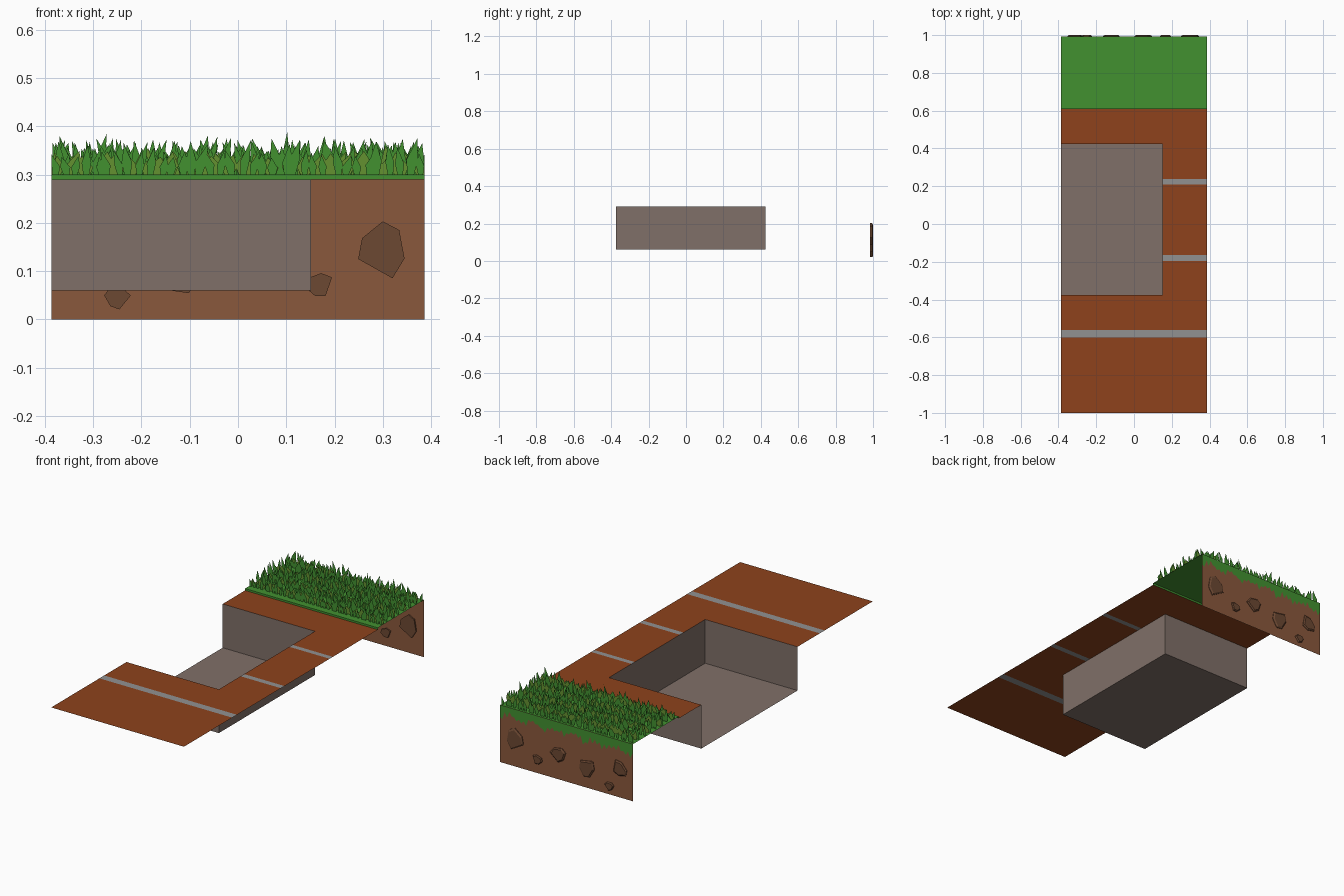
import bpy, math, random

if "Cube" in bpy.data.objects:
    bpy.data.objects.remove(bpy.data.objects["Cube"])

random.seed(7)
W = 0.386            # half width
ROAD, TOP = 0.29, 0.30
WALL_Y = 0.992


def material(name, r, g, b):
    m = bpy.data.materials.new(name)
    m.diffuse_color = [((c / 255 + 0.055) / 1.055) ** 2.4 for c in (r, g, b)] + [1]
    m.use_nodes = True
    m.node_tree.nodes["Principled BSDF"].inputs["Base Color"].default_value = m.diffuse_color
    return m


CLAY = material("clay", 142, 66, 28)
STRIPE = material("stripe_grey", 145, 145, 145)
STONE = material("pit_stone", 128, 112, 104)
GREEN = material("grass_green", 66, 145, 48)
OLIVE = material("grass_olive", 100, 145, 48)
SOIL = material("soil", 138, 88, 60)
ROCK = material("rock_brown", 108, 72, 50)


def build(name, verts, faces, mats, indices=None):
    me = bpy.data.meshes.new(name)
    me.from_pydata(verts, [], faces)
    for m in mats:
        me.materials.append(m)
    if indices:
        for p, i in zip(me.polygons, indices):
            p.material_index = i
    ob = bpy.data.objects.new(name, me)
    bpy.context.collection.objects.link(ob)
    return ob


# running track: flat bands along y, narrowed beside the pit
PX, PY0, PY1 = 0.151, -0.375, 0.424
bands = [(-1, -0.6, -W, 0), (-0.6, -0.56, -W, 1), (-0.56, PY0, -W, 0),
         (PY0, -0.195, PX, 0), (-0.195, -0.165, PX, 1), (-0.165, 0.21, PX, 0),
         (0.21, 0.237, PX, 1), (0.237, PY1, PX, 0), (PY1, 0.61, -W, 0)]
for label, kind, mat in (("track", 0, CLAY), ("track_stripes", 1, STRIPE)):
    v, f = [], []
    for y0, y1, x0, k in bands:
        if k == kind:
            n = len(v)
            v += [(x0, y0, ROAD), (W, y0, ROAD), (W, y1, ROAD), (x0, y1, ROAD)]
            f.append((n, n + 1, n + 2, n + 3))
    build(label, v, f, [mat])

# sunken pit: floor and three walls, open on the left
pit = [(x, y, z) for z in (0.06, ROAD)
       for x, y in ((-W, PY0), (PX, PY0), (PX, PY1), (-W, PY1))]
build("pit", pit, [(0, 1, 2, 3), (1, 0, 4, 5), (2, 1, 5, 6), (3, 2, 6, 7)], [STONE])

# lawn top with a small front lip
build("lawn", [(-W, 0.61, ROAD), (W, 0.61, ROAD), (W, 0.61, TOP), (-W, 0.61, TOP),
               (W, WALL_Y, TOP), (-W, WALL_Y, TOP)],
      [(0, 1, 2, 3), (3, 2, 4, 5)], [GREEN])

# soil wall at the back
build("soil_wall", [(W, WALL_Y, 0), (-W, WALL_Y, 0), (-W, WALL_Y, TOP), (W, WALL_Y, TOP)],
      [(0, 1, 2, 3)], [SOIL])


def blade_row(name, y, count, h0, h1, width, mats, sign=1):
    """Flat row of pointed blades; sign -1 hangs them downward."""
    v, f = [], []
    clamp = lambda x: max(-W, min(W, x))
    for i in range(count):
        x = -W + 2 * W * (i + 0.5 + random.uniform(-0.3, 0.3)) / count
        h = random.uniform(h0, h1) * (1.2 if random.random() < 0.08 else 1)
        lean = random.uniform(-0.3, 0.3) * h
        w = width * random.uniform(0.8, 1.2) / 2
        n = len(v)
        for dx, t in ((-0.6 * w, 0), (0.6 * w, 0), (w + lean * 0.2, 0.4),
                      (lean, 1), (-w + lean * 0.2, 0.4)):
            v.append((clamp(x + dx), y, TOP + sign * h * t))
        f.append(tuple(range(n, n + 5)))
    return build(name, v, f, mats)


# rows of grass, green in front of a lower olive row
ROWS = 8
for r in range(ROWS):
    y = 0.645 + r * (0.98 - 0.645) / (ROWS - 1)
    blade_row(f"grass_row_{r + 1}", y, 36, 0.035, 0.076, 0.021, [GREEN])
    if r % 2 == 0:
        blade_row(f"grass_olive_row_{r + 1}", y + 0.012, 26, 0.035, 0.05, 0.034, [OLIVE])

# ragged grass edge hanging over the back wall
v, f = [], []
N = 56
for i in range(N + 1):
    x = -W + 2 * W * i / N
    drop = (0.055 if i % 2 else 0.035) + 0.012 * math.sin(i * 0.7) + random.uniform(-0.01, 0.015)
    v += [(x, WALL_Y + 0.002, TOP), (x, WALL_Y + 0.002, TOP - drop)]
    if i:
        f.append((2 * i - 2, 2 * i - 1, 2 * i + 1, 2 * i))
build("hanging_grass", v, f, [GREEN])

# faceted rocks poking through the wall on both sides
OUTLINE = [(0.0, 0.06), (0.034, 0.042), (0.045, -0.017), (0.02, -0.058), (-0.051, -0.018), (-0.043, 0.025)]
ROCKS = [(0.3, 0.143, 1, 0), (0.168, 0.072, 0.5, 100), (0.047, 0.132, 0.78, 70),
         (-0.12, 0.105, 0.9, 200), (-0.25, 0.045, 0.46, 80), (-0.31, 0.152, 0.78, 130)]
for k, (cx, cz, s, deg) in enumerate(ROCKS):
    c, sn = math.cos(math.radians(deg)), math.sin(math.radians(deg))
    v = []
    for y, q in ((0.985, 1.0), (0.995, 1.0), (1.0, 0.82)):
        for a, b in OUTLINE:
            v.append((cx + s * q * (a * c - b * sn), y, cz + s * q * (a * sn + b * c)))
    n = len(OUTLINE)
    f = [tuple(reversed(range(n))), tuple(range(2 * n, 3 * n))]
    for ring in (0, n):
        for i in range(n):
            j = (i + 1) % n
            f.append((ring + i, ring + j, ring + n + j, ring + n + i))
    build(f"rock_{k + 1}", v, f, [ROCK])
